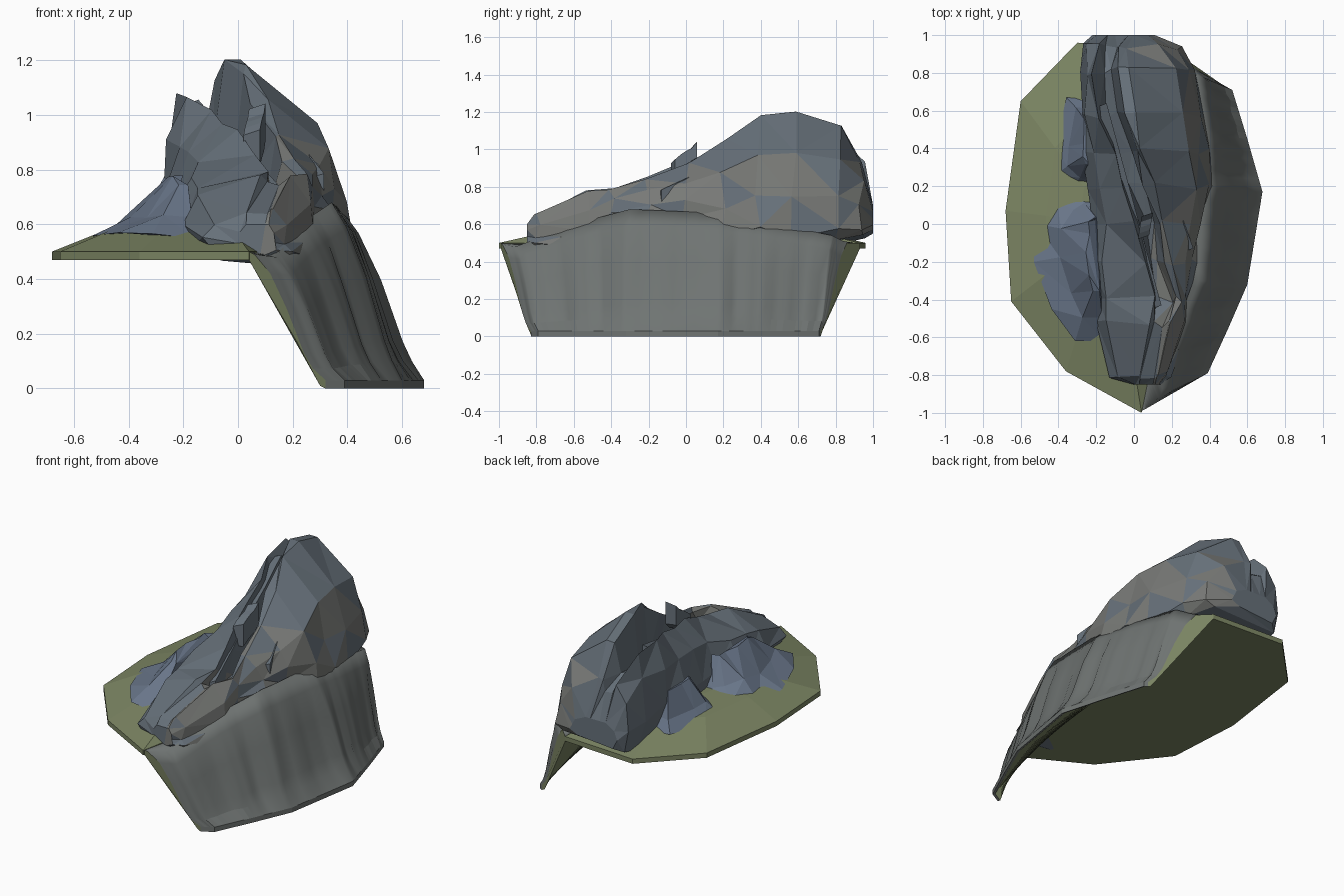
import bpy, bmesh, math, random

if "Cube" in bpy.data.objects:
    bpy.data.objects.remove(bpy.data.objects["Cube"])

random.seed(4)


def material(name, rgb):
    m = bpy.data.materials.new(name)
    m.diffuse_color = (*rgb, 1)
    m.use_nodes = True
    m.node_tree.nodes["Principled BSDF"].inputs["Base Color"].default_value = m.diffuse_color
    return m


GRASS = material("grass", (0.20, 0.235, 0.125))
ROCK = material("slate_rock", (0.135, 0.165, 0.195))
TALUS = material("blue_scree", (0.14, 0.18, 0.25))
CLIFF = material("cliff_grey", (0.16, 0.175, 0.17))
STONE = material("warm_grey", (0.19, 0.195, 0.185))


def finish(name, bm, *mats):
    bmesh.ops.recalc_face_normals(bm, faces=bm.faces)
    me = bpy.data.meshes.new(name)
    bm.to_mesh(me)
    bm.free()
    ob = bpy.data.objects.new(name, me)
    bpy.context.collection.objects.link(ob)
    for m in mats:
        me.materials.append(m)
    return ob


def loft(rings):
    """Closed rings joined in order, with capped ends."""
    bm = bmesh.new()
    rows = [[bm.verts.new(p) for p in r] for r in rings]
    n = len(rows[0])
    for a, b in zip(rows, rows[1:]):
        for j in range(n):
            k = (j + 1) % n
            bm.faces.new((a[j], a[k], b[k], b[j]))
    bm.faces.new(rows[0])
    bm.faces.new(rows[-1])
    return bm


def resample(table, count):
    """Linear interpolation of equal-length rows."""
    out = []
    for i in range(count):
        t = i / (count - 1) * (len(table) - 1)
        k = min(int(t), len(table) - 2)
        f = t - k
        out.append([a + (b - a) * f for a, b in zip(table[k], table[k + 1])])
    return out


# grass plate with a low rise in the middle
outline = [(-0.3, 0.96), (-0.6, 0.65), (-0.68, 0.07), (-0.65, -0.41),
           (-0.36, -0.78), (0.04, -1.0), (0.12, -0.6), (0.2, 0.0), (0.19, 0.93)]
levels = [(1, 0.47), (1, 0.5), (0.62, 0.585), (0.3, 0.61)]
rings = [[(-0.12 + (x + 0.12) * s, y * s, z) for x, y in outline] for s, z in levels]
bm = loft(rings)
bmesh.ops.triangulate(bm, faces=[f for f in bm.faces if f.calc_center_median().z > 0.51])
finish("grass_plate", bm, GRASS)

# cliff wall: y, x, z at the top; y, x at the foot
stations = [(-0.98, 0.06, 0.49, -0.83, 0.32), (-0.91, 0.14, 0.48, -0.79, 0.39),
            (-0.60, 0.23, 0.60, -0.55, 0.50), (-0.30, 0.34, 0.68, -0.32, 0.60),
            (0.17, 0.37, 0.66, 0.17, 0.68), (0.48, 0.37, 0.60, 0.45, 0.60),
            (0.78, 0.34, 0.54, 0.71, 0.52), (0.86, 0.26, 0.50, 0.72, 0.50)]
face = [(0.15, 0.82), (0.26, 0.70), (0.60, 0.45), (0.86, 0.22), (1, 0)]
rings = []
N = 57
for i, (yt, xt, zt, yb, xb) in enumerate(resample(stations, N)):
    t = i / (N - 1)
    xa, ya = 0.04 + 0.15 * t, -0.99 + 1.92 * t
    ring = [(xa, ya, 0.47), (xb - 0.02, yb, 0.01), (xb, yb, 0), (xb, yb, 0.03)]
    ripple = random.uniform(-0.025, 0.02) * math.sin(math.pi * t)
    for h, f in face:
        w = ripple * math.sin(math.pi * min(h + 0.1, 0.95))
        ring.append((xt + (xb - xt) * f + w, yt + (yb - yt) * f, zt * h))
    ring.append((xa, ya, 0.5))
    rings.append(ring)
bm = loft(rings)
bm.faces.ensure_lookup_table()
for k, f in enumerate(bm.faces):
    # the hidden side and the ends of the wall keep the grass colour
    back = k % len(rings[0]) == 0 or len(f.verts) > 4
    f.material_index = 1 if back else 0
    f.smooth = not back and f.calc_center_median().z > 0.06
finish("cliff_wall", bm, CLIFF, GRASS)

# main rock: y, left x, right x, left base z, right base z, gully x,
# left ridge z, gully z, right ridge z
sections = [(-0.85, 0.00, 0.14, 0.50, 0.50, 0.07, 0.60, 0.60, 0.60),
            (-0.80, -0.11, 0.20, 0.50, 0.48, 0.07, 0.65, 0.65, 0.65),
            (-0.53, -0.19, 0.29, 0.54, 0.46, 0.12, 0.77, 0.75, 0.77),
            (-0.40, -0.21, 0.30, 0.55, 0.62, 0.16, 0.80, 0.69, 0.78),
            (-0.20, -0.22, 0.33, 0.55, 0.65, 0.11, 0.86, 0.69, 0.83),
            (0.00, -0.21, 0.36, 0.55, 0.62, 0.07, 0.95, 0.72, 0.92),
            (0.20, -0.25, 0.41, 0.55, 0.48, 0.01, 0.98, 0.78, 1.05),
            (0.38, -0.27, 0.38, 0.54, 0.54, -0.05, 1.02, 0.84, 1.17),
            (0.58, -0.28, 0.375, 0.53, 0.49, -0.11, 1.07, 0.90, 1.20),
            (0.81, -0.28, 0.33, 0.52, 0.53, -0.15, 1.07, 0.95, 1.13),
            (0.94, -0.26, 0.24, 0.54, 0.56, -0.14, 0.93, 0.87, 0.94),
            (1.00, -0.22, 0.11, 0.57, 0.59, -0.08, 0.70, 0.70, 0.70)]
rings = []
for i, (y, xl, xr, bl, br, xg, zl, zg, zr) in enumerate(sections):
    lx, rx = xg - 0.06, xg + 0.07
    lx, rx = max(lx, xl + 0.03), min(rx, xr - 0.03)
    pts = [(xl + 0.03, bl - 0.02), (xl, bl + 0.12 * (zl - bl) / 0.4),
           (xl + 0.25 * (lx - xl), bl + 0.72 * (zl - bl)),
           (lx, zl), (xg - 0.02, zg), (xg + 0.03, zg),
           (rx - 0.02, zr - 0.01), (rx + 0.08 * (xr - rx), zr),
           (rx + 0.70 * (xr - rx), br + 0.69 * (zr - br)),
           (xr - 0.02, br + 0.35 * (zr - br)), (xr, br + 0.06 * (zr - br)), (xr - 0.06, br - 0.02)]
    j = 0.022 if 0 < i < len(sections) - 1 else 0
    rings.append([(x + random.uniform(-j, j), y + random.uniform(-j, j),
                   z + random.uniform(-j, j) * 0.6) for x, z in pts])
bm = loft(rings)
bmesh.ops.triangulate(bm, faces=bm.faces)
for f in bm.faces:
    c = f.calc_center_median()
    # weathered warm patches on the right flank and the front lobe
    if c.x > 0.1 and c.z < 0.95 and random.random() < 0.65:
        f.material_index = 1
finish("main_rock", bm, ROCK, STONE)

# broken slabs lining the gully: low end, high end, half width
slabs = [((0.12, -0.45, 0.73), (-0.17, 0.62, 1.04), 0.025),
         ((0.28, -0.15, 0.76), (0.0, 0.62, 1.13), 0.035),
         ((0.05, -0.08, 0.93), (0.07, 0.04, 1.01), 0.03)]
for n, (a, b, w) in enumerate(slabs):
    rings = []
    for k in range(5):
        x, y, z = [p + (q - p) * k / 4 for p, q in zip(a, b)]
        z += random.uniform(-0.015, 0.015)
        rings.append([(x - w, y, z - 0.12), (x - w, y, z), (x + w, y + 0.02, z + 0.02),
                      (x + w, y + 0.02, z - 0.12)])
    bm = loft(rings)
    bmesh.ops.triangulate(bm, faces=bm.faces)
    finish(f"gully_slab_{n + 1}", bm, ROCK)


# scree mounds leaning on the left side of the rock
def mound(name, foot, crest):
    rings = []
    for f, z in ((0, 0.55), (0.4, 0.635), (0.85, 0.76)):
        rings.append([(x + (crest[0] - x) * f + random.uniform(-0.015, 0.015),
                       y + (crest[1] - y) * f * 0.6,
                       z + random.uniform(-0.02, 0.02)) for x, y in foot])
    bm = loft(rings)
    bmesh.ops.triangulate(bm, faces=bm.faces)
    finish(name, bm, TALUS)


mound("front_scree", [(-0.15, -0.62), (-0.3, -0.62), (-0.44, -0.45), (-0.52, -0.2), (-0.52, 0.0),
                      (-0.42, 0.13), (-0.3, 0.18), (-0.15, 0.15)], (-0.2, -0.1))
mound("rear_scree", [(-0.2, 0.16), (-0.33, 0.18), (-0.42, 0.26), (-0.42, 0.4), (-0.36, 0.67),
                     (-0.2, 0.66)], (-0.24, 0.45))
